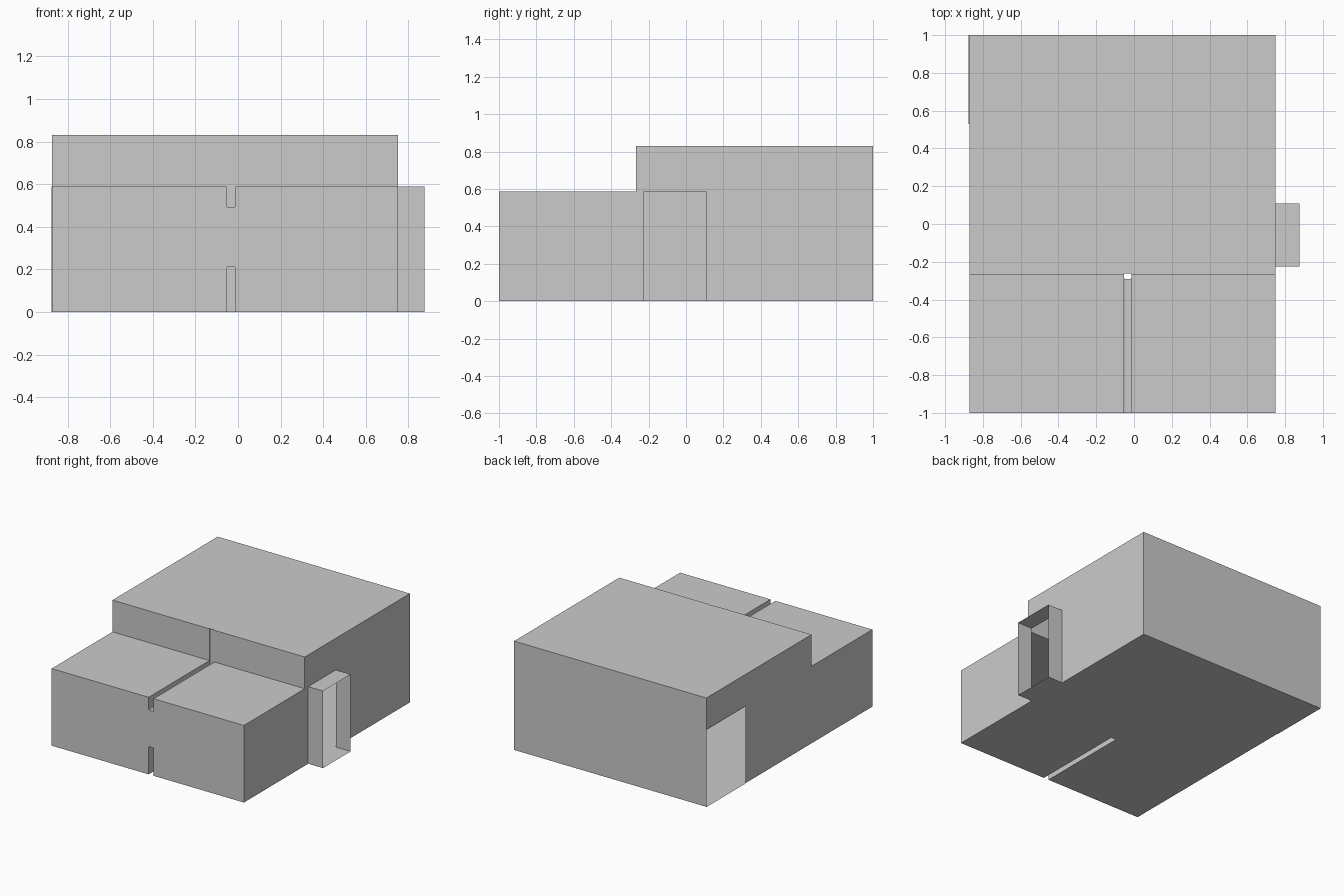
import bpy, bmesh

if "Cube" in bpy.data.objects:
    bpy.data.objects.remove(bpy.data.objects["Cube"])

XL, XR = -0.872, 0.75          # body sides
RISER, LOW, HIGH = -0.267, 0.588, 0.83


def prism(bm, profile, x0, x1):
    """Close a (y, z) profile, given counter-clockwise, between two x planes."""
    left = [bm.verts.new((x0, y, z)) for y, z in profile]
    right = [bm.verts.new((x1, y, z)) for y, z in profile]
    bm.faces.new(right)
    bm.faces.new(left[::-1])
    n = len(profile)
    for i in range(n):
        j = (i + 1) % n
        bm.faces.new((left[i], left[j], right[j], right[i]))
    bmesh.ops.recalc_face_normals(bm, faces=bm.faces[:])


def make_object(name, bm):
    mesh = bpy.data.meshes.new(name)
    bm.to_mesh(mesh)
    bm.free()
    obj = bpy.data.objects.new(name, mesh)
    bpy.context.scene.collection.objects.link(obj)
    return obj


# Stepped body
bm = bmesh.new()
step = [(1, HIGH), (RISER, HIGH), (RISER, LOW), (-1, LOW)]
prism(bm, [(-1, 0), (1, 0)] + step, XL, XR)
body = make_object("body_shell", bm)

# C-shaped slot cutter: upper groove, lower groove and the gap joining them
bm = bmesh.new()
end, web, z_low, z_up = -0.262, -0.29, 0.213, 0.49
prism(bm, [(-1.1, -0.1), (end, -0.1), (end, 1), (-1.1, 1),
           (-1.1, z_up), (web, z_up), (web, z_low), (-1.1, z_low)], -0.054, -0.012)
rounded = [e for e in bm.edges
           if abs(e.verts[0].co.x - e.verts[1].co.x) < 1e-6
           and all(z_low - 1e-4 < v.co.z < z_up + 1e-4 for v in e.verts)
           and any(abs(v.co.y - web) < 1e-4 for v in e.verts)]
bmesh.ops.bevel(bm, geom=rounded, offset=0.008, segments=2, profile=0.5, affect='EDGES')
cutter = make_object("slot_cutter", bm)
cutter.hide_render = True
cutter.hide_set(True)

mod = body.modifiers.new("slot", 'BOOLEAN')
mod.operation = 'DIFFERENCE'
mod.solver = 'EXACT'
mod.object = cutter
bpy.context.view_layer.objects.active = body
bpy.ops.object.modifier_apply(modifier=mod.name)
bpy.data.objects.remove(cutter, do_unlink=True)

# Hollow shell: swap the side walls for ones with doorways
bm = bmesh.new()
bm.from_mesh(body.data)
sides = [f for f in bm.faces
         if all(abs(v.co.x - XL) < 1e-4 for v in f.verts)
         or all(abs(v.co.x - XR) < 1e-4 for v in f.verts)]
bmesh.ops.delete(bm, geom=sides, context='FACES_ONLY')
right_wall = [(-1, 0), (-0.225, 0), (-0.225, LOW), (0.108, LOW), (0.108, 0), (1, 0)] + step
left_wall = [(-1, 0), (0.53, 0), (0.53, LOW), (1, LOW)] + step
bm.faces.new([bm.verts.new((XR, y, z)) for y, z in right_wall])
bm.faces.new([bm.verts.new((XL, y, z)) for y, z in reversed(left_wall)])
bmesh.ops.remove_doubles(bm, verts=bm.verts[:], dist=1e-5)
bm.to_mesh(body.data)
bm.free()


# Open doorway sleeves
def sleeve(name, x0, x1, y0, y1):
    bm = bmesh.new()
    prism(bm, [(y0, 0), (y1, 0), (y1, LOW), (y0, LOW)], x0, x1)
    caps = [f for f in bm.faces if abs(f.normal.x) > 0.9]
    bmesh.ops.delete(bm, geom=caps, context='FACES_ONLY')
    make_object(name, bm)


sleeve("right_doorway", XR, 0.875, -0.225, 0.108)
sleeve("left_doorway", -0.875, XL, 0.53, 1)
